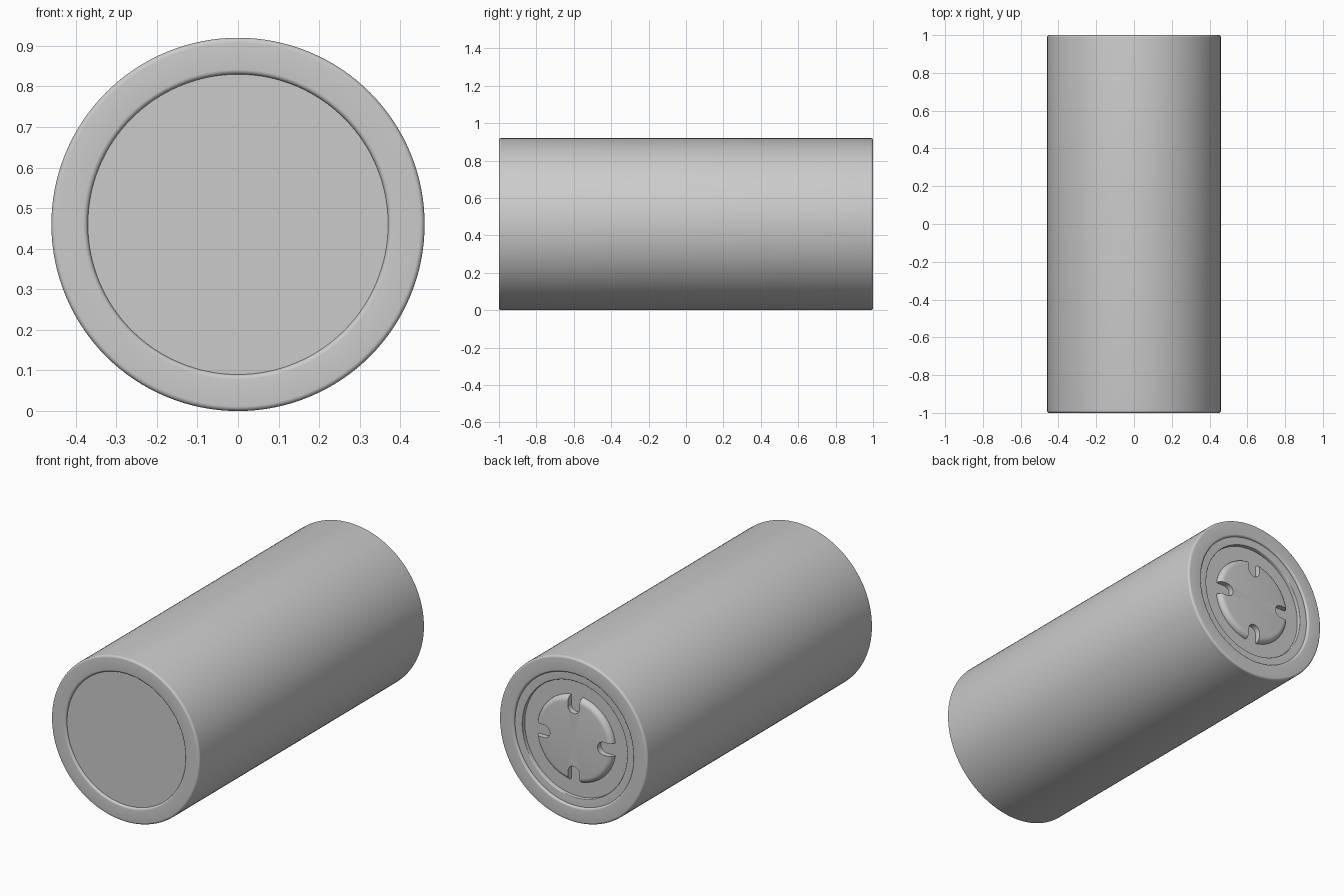
import bpy, bmesh, math
from mathutils import Vector, Matrix

if "Cube" in bpy.data.objects:
    bpy.data.objects.remove(bpy.data.objects["Cube"])

RADIUS = 0.46
HALF = 1.0
LIP = 0.37        # opening in the sleeve ends
SEGMENTS = 128

grey = bpy.data.materials.new("light grey")
grey.use_nodes = True
grey.diffuse_color = (0.6, 0.6, 0.6, 1)
grey.node_tree.nodes["Principled BSDF"].inputs["Base Color"].default_value = (0.6, 0.6, 0.6, 1)


def arc(r, y, size, start, steps=6):
    """Quarter circle of (radius, y) points, counter-clockwise from start degrees."""
    angles = [math.radians(start + 90 * i / steps) for i in range(steps + 1)]
    return [(r + size * math.cos(a), y + size * math.sin(a)) for a in angles]


def make_object(name, bm):
    bmesh.ops.recalc_face_normals(bm, faces=bm.faces)
    mesh = bpy.data.meshes.new(name)
    bm.to_mesh(mesh)
    bm.free()
    mesh.materials.append(grey)
    obj = bpy.data.objects.new(name, mesh)
    bpy.context.collection.objects.link(obj)
    return obj


def lathe(name, profile, closed=False):
    """Spin a (radius, y) profile around the long axis of the cell."""
    bm = bmesh.new()
    verts = [bm.verts.new((r, y, RADIUS)) for r, y in profile]
    edges = [bm.edges.new(pair) for pair in zip(verts, verts[1:])]
    if closed:
        edges.append(bm.edges.new((verts[-1], verts[0])))
    bmesh.ops.spin(bm, geom=verts + edges, cent=(0, 0, RADIUS), axis=(0, 1, 0),
                   angle=math.tau, steps=SEGMENTS, use_duplicate=False)
    bmesh.ops.remove_doubles(bm, verts=bm.verts, dist=0.0001)
    return make_object(name, bm)


def smooth(obj):
    bpy.ops.object.select_all(action="DESELECT")
    obj.select_set(True)
    bpy.context.view_layer.objects.active = obj
    bpy.ops.object.shade_smooth_by_angle(angle=math.radians(30))


# Outer sleeve, with rounded rims rolled over both ends
edge = 0.012
back_rim = (arc(RADIUS - edge, HALF - edge, edge, 0)
            + arc(LIP + edge, HALF - edge, edge, 90) + [(LIP, HALF - 0.06)])
front_rim = [(r, -y) for r, y in reversed(back_rim)]
sleeve = lathe("sleeve", front_rim + back_rim, closed=True)

# Inner can: flat front end, raised crimp ring around a sunken plate at the back
crimp = 0.325
plate_y = 0.965
can = lathe("inner_can", [(0, -0.987), (LIP + 0.005, -0.987), (LIP + 0.005, 0.987)]
            + arc(crimp + 0.004, 0.983, 0.004, 90) + [(crimp, plate_y), (0, plate_y)])

# Terminal cap with a rounded shoulder
cap_radius, shoulder = 0.24, 0.03
cap = lathe("terminal_cap", [(0, plate_y - 0.01), (cap_radius, plate_y - 0.01)]
            + arc(cap_radius - shoulder, 0.996 - shoulder, shoulder, 0) + [(0, 0.996)])

# Four round-ended vent notches cut into the cap
half_width, inner_end = 0.036, 0.148
for i in range(4):
    bm = bmesh.new()
    outline = [(0.3, half_width)]
    outline += [(inner_end + half_width + half_width * math.cos(a), half_width * math.sin(a))
                for a in [math.pi / 2 + math.pi * k / 16 for k in range(17)]]
    outline += [(0.3, -half_width)]
    face = bm.faces.new([bm.verts.new((u, 0.9, v)) for u, v in outline])
    top = bmesh.ops.extrude_face_region(bm, geom=[face])["geom"]
    bmesh.ops.translate(bm, vec=Vector((0, 0.2, 0)),
                        verts=[g for g in top if isinstance(g, bmesh.types.BMVert)])
    bmesh.ops.rotate(bm, verts=bm.verts, cent=(0, 0, 0),
                     matrix=Matrix.Rotation(i * math.pi / 2, 3, "Y"))
    bmesh.ops.translate(bm, verts=bm.verts, vec=Vector((0, 0, RADIUS)))
    cutter = make_object("notch_cutter", bm)
    cutter.hide_render = True

    cut = cap.modifiers.new("notch", "BOOLEAN")
    cut.operation = "DIFFERENCE"
    cut.solver = "EXACT"
    cut.object = cutter
    bpy.context.view_layer.objects.active = cap
    bpy.ops.object.modifier_apply(modifier=cut.name)
    bpy.data.objects.remove(cutter)

for part in (sleeve, can, cap):
    smooth(part)
